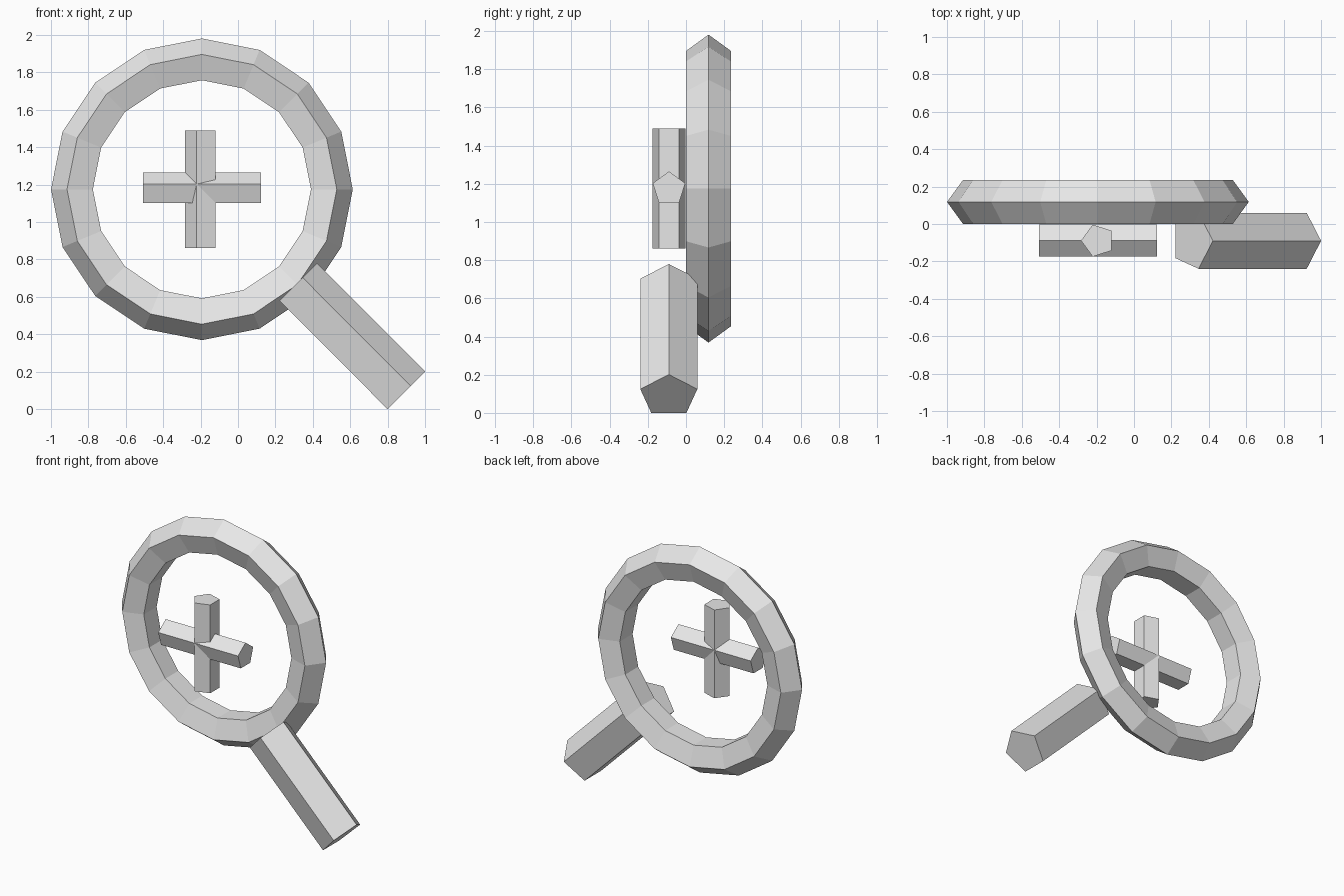
import bpy
from math import pi
from mathutils import Matrix, Vector

cube = bpy.data.objects.get("Cube")
if cube:
    bpy.data.objects.remove(cube, do_unlink=True)

# One plain grey for every part
GREY = (0.8, 0.8, 0.8, 1.0)
grey = bpy.data.materials.new("light_grey")
grey.use_nodes = True
grey.diffuse_color = GREY
grey.node_tree.nodes["Principled BSDF"].inputs["Base Color"].default_value = GREY


def finish(name):
    obj = bpy.context.object
    obj.name = obj.data.name = name
    obj.data.materials.append(grey)
    bpy.ops.object.shade_flat()
    return obj


def five_sided_bar(name, start, end, radius, ridge):
    """Pentagonal prism from start to end, one long edge pointing along ridge."""
    start, end = Vector(start), Vector(end)
    axis = (end - start).normalized()
    up = Vector(ridge).normalized()
    turn = Matrix((up.cross(axis), up, axis)).transposed()
    bpy.ops.mesh.primitive_cylinder_add(
        vertices=5, radius=radius, depth=(end - start).length,
        location=(start + end) / 2, rotation=turn.to_euler())
    return finish(name)


# Faceted ring standing upright
CX, CZ = -0.193, 1.175
bpy.ops.mesh.primitive_torus_add(
    major_segments=16, minor_segments=5, major_radius=0.683, minor_radius=0.1235,
    location=(CX, 0.118, CZ), rotation=(pi / 2, 0, 0))
finish("ring")

# Plus sign in front of the ring
BAR_Y, HALF, BAR_R = -0.089, 0.315, 0.09
five_sided_bar("plus_horizontal_bar", (CX - HALF, BAR_Y, CZ), (CX + HALF, BAR_Y, CZ),
               BAR_R, (0, 0, 1))
five_sided_bar("plus_vertical_bar", (CX, BAR_Y, CZ - HALF), (CX, BAR_Y, CZ + HALF),
               BAR_R, (-1, 0, 0))

# Diagonal handle
five_sided_bar("handle", (0.311, -0.09, 0.669), (0.889, -0.09, 0.09), 0.157, (1, 0, 1))
